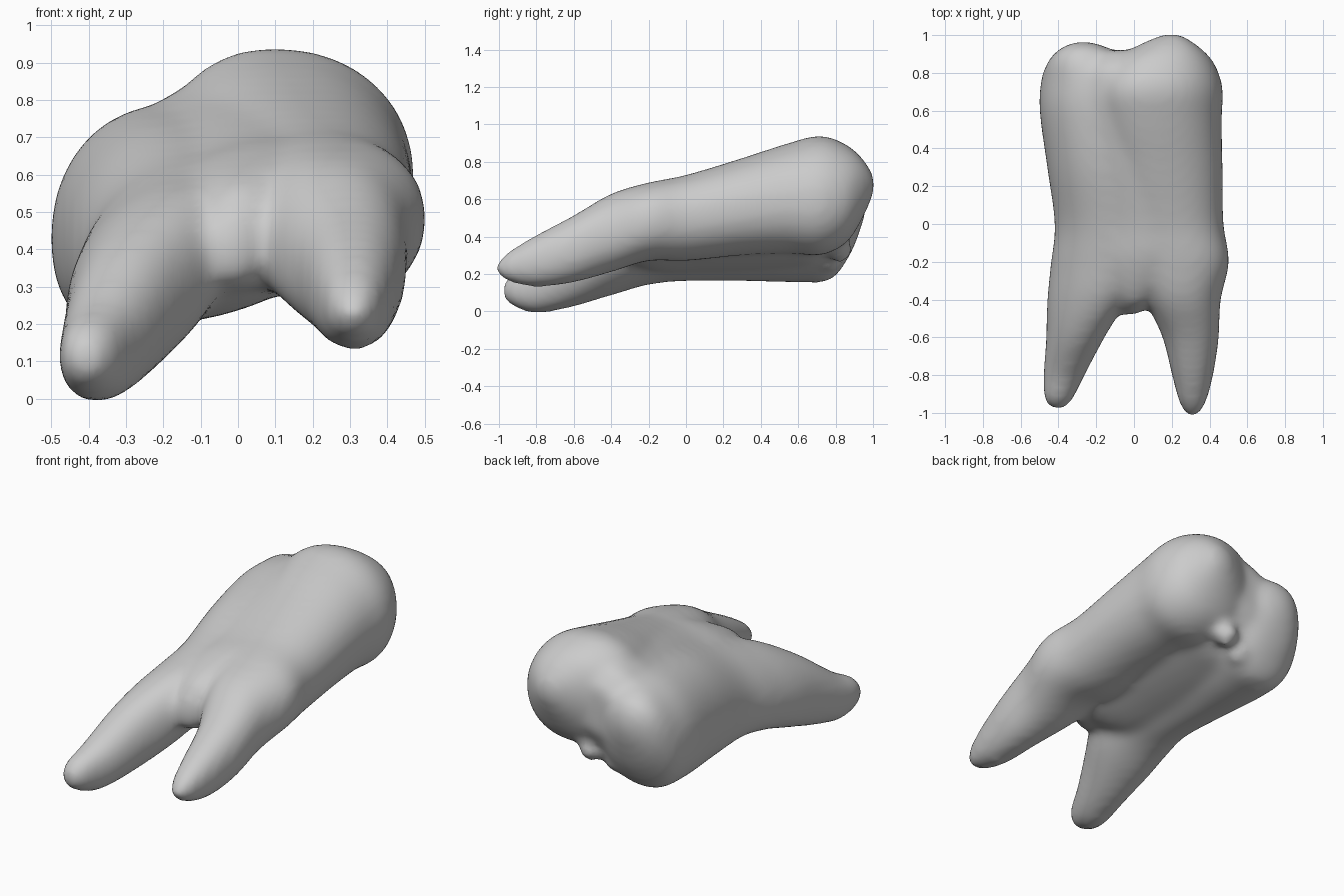
import bpy, bmesh
from math import sin, cos, tau, copysign
from mathutils import Matrix

cube = bpy.data.objects.get("Cube")
if cube:
    bpy.data.objects.remove(cube, do_unlink=True)

SIDES, STEPS = 40, 6

enamel = bpy.data.materials.new("pale_grey")
enamel.use_nodes = True
enamel.diffuse_color = (0.6, 0.6, 0.6, 1)
enamel.node_tree.nodes["Principled BSDF"].inputs["Base Color"].default_value = (0.6, 0.6, 0.6, 1)


def spline(a, b, c, d, t):
    """Point on a smooth curve between stations b and c."""
    return [q + t * (r - p + t * (2 * p - 5 * q + 4 * r - s + t * (3 * (q - r) + s - p))) / 2
            for p, q, r, s in zip(a, b, c, d)]


def rounded(v, power=0.92):
    return copysign(abs(v) ** power, v)


def loft(bm, stations):
    """Closed tube along y through stations of (y, x, z, x radius, z radius, sideways slope)."""
    pts = [stations[0]] + stations + [stations[-1]]
    path = [spline(*pts[i:i + 4], k / STEPS)
            for i in range(len(stations) - 1) for k in range(STEPS)] + [stations[-1]]
    rings = []
    for y, x, z, rx, rz, slope in path:
        rx, rz = max(rx, 0.01), max(rz, 0.01)
        ring = []
        for i in range(SIDES):
            across = rx * rounded(cos(tau * i / SIDES))
            up = rz * rounded(sin(tau * i / SIDES))
            ring.append(bm.verts.new((x + across, y, z + up + slope * across)))
        rings.append(ring)
    for low, high in zip(rings, rings[1:]):
        for i in range(SIDES):
            j = (i + 1) % SIDES
            bm.faces.new((low[i], low[j], high[j], high[i]))
    bm.faces.new(rings[0][::-1])
    bm.faces.new(rings[-1])


bm = bmesh.new()

# Lower side: root, flank and cusp
loft(bm, [(-.98, -.4, .11, .03, .03, 0), (-.93, -.4, .115, .075, .085, 0),
          (-.8, -.37, .13, .11, .14, .1), (-.6, -.31, .225, .155, .195, .25),
          (-.4, -.25, .315, .21, .215, .35), (-.2, -.22, .375, .22, .215, .37),
          (0, -.2, .41, .22, .235, .33), (.3, -.22, .45, .24, .28, .25),
          (.6, -.23, .47, .27, .31, .17), (.77, -.23, .475, .26, .305, .13),
          (.87, -.25, .52, .2, .23, 0), (.93, -.26, .57, .13, .14, 0), (.965, -.27, .59, .04, .04, 0)])

# Upper side: root, flank and cusp
loft(bm, [(-1.013, .31, .23, .03, .03, 0), (-.95, .31, .24, .07, .08, 0), (-.8, .31, .27, .11, .14, 0),
          (-.6, .3, .335, .15, .18, 0), (-.4, .26, .42, .2, .21, 0), (-.2, .25, .48, .255, .21, 0),
          (0, .21, .5, .265, .23, 0), (.3, .17, .56, .3, .26, -.03), (.55, .14, .605, .325, .295, -.06),
          (.72, .135, .62, .335, .318, -.08), (.86, .15, .63, .27, .26, -.06),
          (.95, .18, .66, .15, .15, 0), (1.006, .2, .68, .04, .04, 0)])

# Web joining both sides
loft(bm, [(-.48, -.02, .39, .04, .06, .1), (-.4, 0, .43, .11, .14, .1), (-.2, .01, .47, .25, .19, .2),
          (0, 0, .49, .27, .21, .25), (.3, -.06, .53, .29, .24, .3), (.6, -.1, .57, .3, .265, .35),
          (.72, -.1, .58, .29, .27, .35), (.83, -.07, .59, .24, .25, .2), (.92, -.07, .61, .12, .13, .1)])

# Underside filling, sloping down to the lower side
loft(bm, [(-.38, 0, .36, .08, .06, .2), (-.2, 0, .37, .24, .13, .3), (.1, 0, .38, .3, .14, .32),
          (.5, 0, .4, .3, .15, .32), (.7, 0, .42, .28, .15, .3), (.83, 0, .45, .14, .09, .3)])

# Small bumps under the biting end
for spot, radius in [((.03, .82, .33), .07), ((-.1, .77, .28), .07)]:
    bmesh.ops.create_icosphere(bm, subdivisions=3, radius=radius, matrix=Matrix.Translation(spot))

bmesh.ops.recalc_face_normals(bm, faces=bm.faces)
mesh = bpy.data.meshes.new("molar")
bm.to_mesh(mesh)
bm.free()
molar = bpy.data.objects.new("molar", mesh)
bpy.context.collection.objects.link(molar)

# Fuse the parts into one soft surface
remesh = molar.modifiers.new("fuse", 'REMESH')
remesh.mode = 'VOXEL'
remesh.voxel_size = 0.022
smooth = molar.modifiers.new("soften", 'SMOOTH')
smooth.factor = 0.5
smooth.iterations = 16
fused = bpy.data.meshes.new_from_object(molar.evaluated_get(bpy.context.evaluated_depsgraph_get()))
molar.modifiers.clear()
molar.data = fused

fused.materials.clear()
fused.materials.append(enamel)
for face in fused.polygons:
    face.material_index = 0
    face.use_smooth = True
